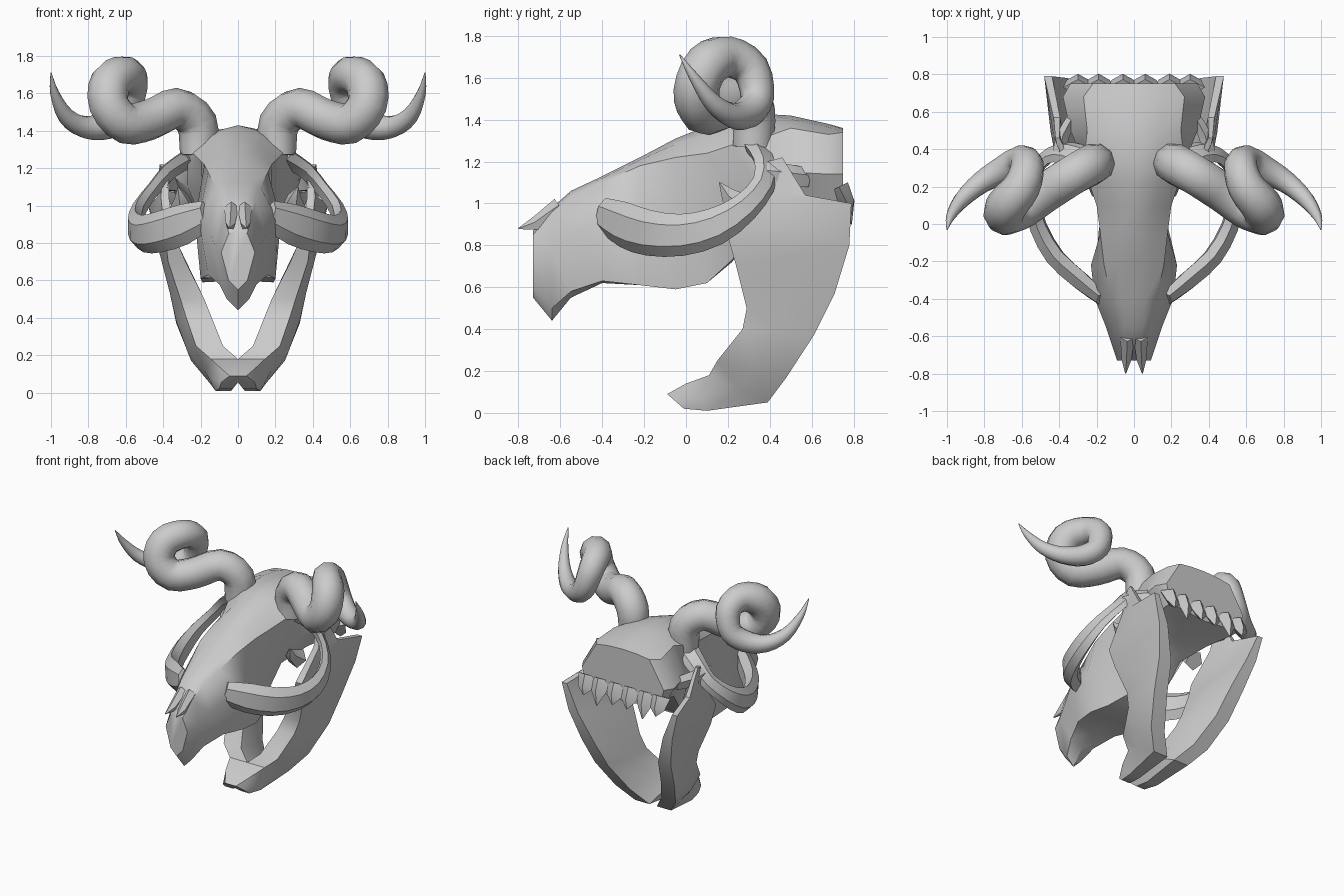
import bpy, bmesh, math
from mathutils import Vector

cube = bpy.data.objects.get("Cube")
if cube:
    bpy.data.objects.remove(cube)

bone = bpy.data.materials.new("bone_grey")
bone.use_nodes = True
bone.diffuse_color = (0.6, 0.6, 0.6, 1)
bone.node_tree.nodes["Principled BSDF"].inputs["Base Color"].default_value = (0.6, 0.6, 0.6, 1)


def loft(name, rings, mirror=True, angle=40):
    """Skin a list of equal rings, cap both ends and optionally mirror in x."""
    bm = bmesh.new()
    loops = [[bm.verts.new(p) for p in ring] for ring in rings]
    count = len(loops[0])
    for a, b in zip(loops, loops[1:]):
        for i in range(count):
            j = (i + 1) % count
            bm.faces.new((a[i], a[j], b[j], b[i]))
    bm.faces.new(loops[0][::-1])
    bm.faces.new(loops[-1])
    bmesh.ops.recalc_face_normals(bm, faces=bm.faces)
    mesh = bpy.data.meshes.new(name)
    bm.to_mesh(mesh)
    bm.free()
    mesh.materials.append(bone)
    obj = bpy.data.objects.new(name, mesh)
    bpy.context.collection.objects.link(obj)
    bpy.ops.object.select_all(action='DESELECT')
    obj.select_set(True)
    bpy.context.view_layer.objects.active = obj
    bpy.ops.object.shade_smooth_by_angle(angle=math.radians(angle))
    if mirror:
        obj.modifiers.new("mirror", 'MIRROR')
    return obj


def refine(rows, steps):
    """Catmull-Rom interpolation of rows of numbers."""
    pts = [Vector(r) for r in rows]
    pts = [2 * pts[0] - pts[1]] + pts + [2 * pts[-1] - pts[-2]]
    out = []
    for a, b, c, d in zip(pts, pts[1:], pts[2:], pts[3:]):
        for k in range(steps):
            t = k / steps
            out.append(0.5 * (2 * b + (c - a) * t + (2 * a - 5 * b + 4 * c - d) * t * t
                              + (3 * b - a - 3 * c + d) * t ** 3))
    return out + [pts[-2]]


def tube(name, rows, steps=2, sides=8, flat=1.0, up=(0, 0, 1), angle=40):
    """Sweep an ellipse along rows of x, y, z, radius."""
    rows = refine(rows, steps)
    path = [r.to_3d() for r in rows]
    up = Vector(up)
    rings = []
    for i, row in enumerate(rows):
        tangent = (path[min(i + 1, len(path) - 1)] - path[max(i - 1, 0)]).normalized()
        up = (up - tangent * up.dot(tangent)).normalized()
        side = tangent.cross(up) * flat
        turns = [math.tau * k / sides for k in range(sides)]
        rings.append([path[i] + row[3] * (math.cos(a) * up + math.sin(a) * side) for a in turns])
    return loft(name, rings, angle=angle)


# Skull: y, crown z, brow x z, side x z, lower x z, underside z
SKULL = [
    (-.73, .87, .05, .85, .09, .75, .05, .6, .55),
    (-.64, .98, .07, .96, .12, .78, .06, .5, .44),
    (-.55, 1.06, .09, 1.03, .15, .85, .1, .58, .55),
    (-.4, 1.13, .12, 1.1, .21, .93, .16, .63, .62),
    (-.22, 1.22, .16, 1.18, .23, .92, .2, .61, .62),
    (-.05, 1.31, .18, 1.22, .18, .97, .19, .59, .6),
    (.1, 1.37, .2, 1.24, .17, 1, .15, .62, .62),
    (.22, 1.41, .24, 1.28, .2, 1.05, .11, .73, .72),
    (.33, 1.43, .27, 1.3, .27, 1.1, .13, .88, .86),
    (.5, 1.42, .25, 1.36, .34, 1.15, .22, .96, .92),
    (.68, 1.38, .27, 1.33, .38, 1.14, .3, 1, .95),
    (.75, 1.36, .22, 1.34, .34, 1.14, .3, 1, .97),
]
skull_rings = []
for y, crown, bx, bz, sx, sz, lx, lz, under in SKULL:
    half = [(bx * .55, crown - (crown - bz) * .3), (bx, bz), (sx, sz), (lx, lz)]
    ring = [(0, crown)] + half + [(0, under)] + [(-x, z) for x, z in half[::-1]]
    skull_rings.append([(x, y, z) for x, z in ring])
loft("skull", skull_rings, mirror=False)

# Cheek arch sweeping round the eye socket and up to the horn base
tube("cheek_arch", [
    (.17, -.4, .95, .08), (.29, -.3, .9, .11), (.42, -.18, .86, .11),
    (.51, -.02, .85, .1), (.55, .14, .89, .09), (.53, .28, .98, .07),
    (.45, .37, 1.09, .06), (.36, .38, 1.19, .07), (.25, .34, 1.26, .08)],
    flat=.5, sides=6)
# Bony shelf behind the socket
tube("temple_ridge", [(.4, .38, 1.14, .06), (.38, .47, 1.13, .06), (.32, .58, 1.12, .05)],
     sides=5, flat=.6)
tube("socket_spur", [(.3, .28, .98, .07), (.3, .2, 1.04, .04), (.32, .16, 1.1, .003)],
     sides=5, steps=1, up=(1, 0, 0))

# Nasal points above the snout opening
tube("nasal_point", [(.035, -.6, .98, .05), (.04, -.72, .9, .035), (.045, -.8, .88, .003)],
     sides=5, flat=.8, steps=1)

# Broken edge at the back of the skull
for i, (x, drop) in enumerate([(.06, .06), (.19, .1), (.3, .05)]):
    tube("occiput_point_%d" % i, [(x, .73, 1.08, .08), (x, .77, 1, .06), (x, .79, 1 - drop, .003)],
         sides=4, flat=.6, steps=1, up=(1, 0, 0), angle=30)

# Lower jaw: front y z, back y z, front x, back x, thickness
JAW = [
    (.39, 1.2, .46, 1.22, .4, .42, .03),
    (.37, 1.05, .57, 1.04, .42, .43, .05),
    (.2, .84, .79, 1, .4, .48, .06),
    (.24, .7, .78, .8, .39, .43, .11),
    (.29, .5, .71, .57, .33, .37, .15),
    (.27, .4, .61, .37, .3, .33, .16),
    (.15, .25, .48, .17, .25, .25, .17),
    (.11, .18, .39, .05, .17, .15, .17),
    (0, .14, .1, .01, .12, .12, .12),
    (-.09, .09, -.01, .02, .06, .1, .1),
]
jaw_rings = []
for fy, fz, by, bz, fx, bx, t in JAW:
    my, mz, mx = (fy + by) / 2, (fz + bz) / 2, (fx + bx) / 2
    jaw_rings.append([(fx - t * .15, fy, fz), (mx + t * .1, my, mz), (bx, by, bz),
                      (max(bx - t * .7, 0), by, bz), (max(mx - t, 0), my, mz),
                      (max(fx - t, 0), fy, fz)])
loft("lower_jaw", jaw_rings)

# Coiled horns tapering to a forward tip
tube("horn", [
    (.21, .32, 1.27, .1), (.22, .32, 1.44, .11), (.33, .26, 1.52, .11), (.47, .17, 1.46, .11),
    (.6, .08, 1.44, .11), (.69, .05, 1.54, .11), (.68, .1, 1.66, .11), (.6, .2, 1.7, .1),
    (.57, .31, 1.64, .09), (.61, .34, 1.5, .08), (.7, .29, 1.43, .075), (.82, .22, 1.42, .06),
    (.92, .13, 1.48, .045), (.98, .04, 1.6, .025), (1, -.03, 1.71, .003)],
    steps=3, sides=10, up=(1, 0, 0))
